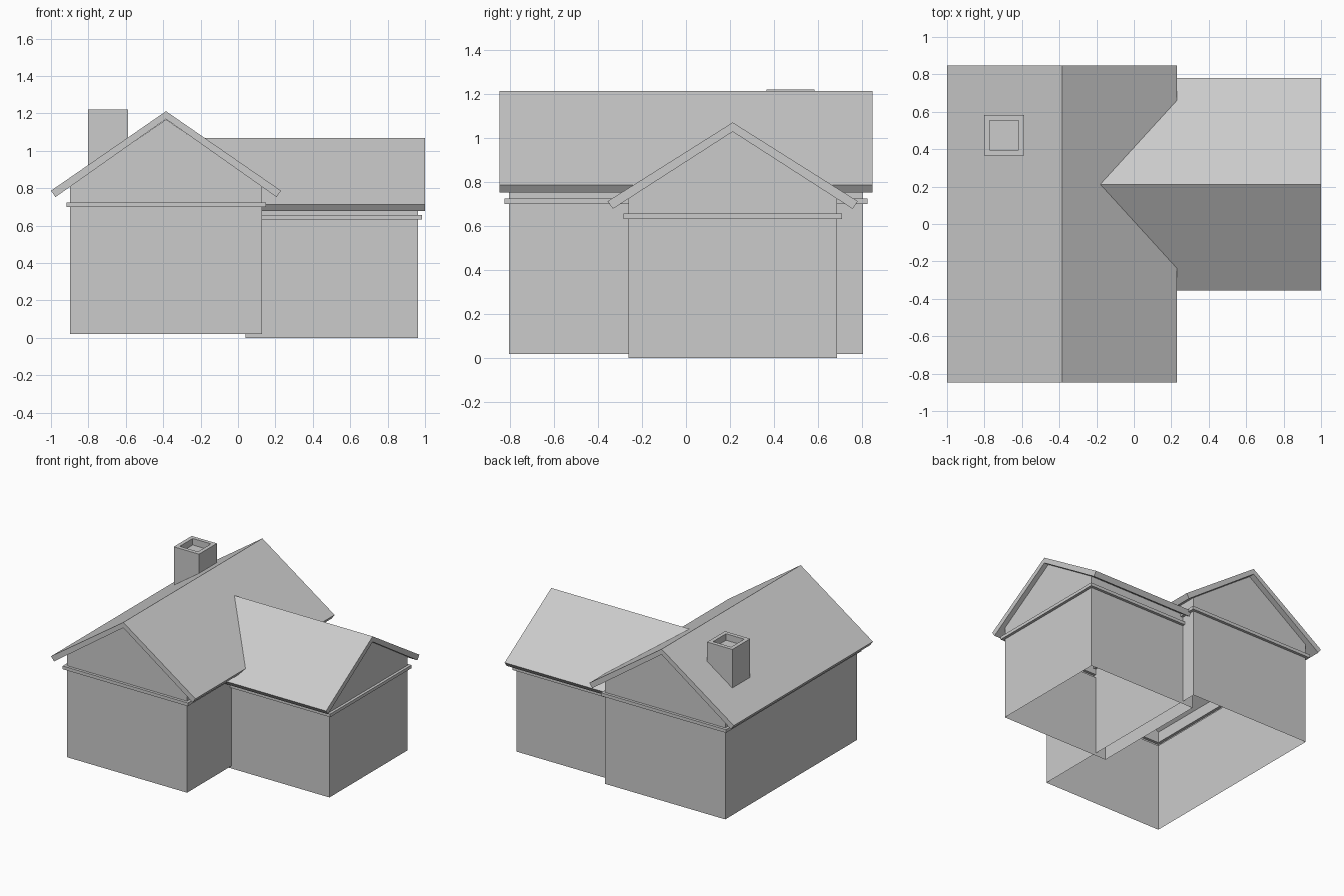
import bpy
import bmesh

if "Cube" in bpy.data.objects:
    bpy.data.objects.remove(bpy.data.objects["Cube"], do_unlink=True)

# One plain grey for the whole house
GREY = (0.6, 0.6, 0.6, 1.0)
plaster = bpy.data.materials.new("plain_grey")
plaster.use_nodes = True
plaster.diffuse_color = GREY
plaster.node_tree.nodes["Principled BSDF"].inputs["Base Color"].default_value = GREY


def finish(name, bm):
    bmesh.ops.recalc_face_normals(bm, faces=bm.faces)
    mesh = bpy.data.meshes.new(name)
    bm.to_mesh(mesh)
    bm.free()
    mesh.materials.append(plaster)
    obj = bpy.data.objects.new(name, mesh)
    bpy.context.collection.objects.link(obj)
    return obj


def bridge(bm, lower, upper):
    for i in range(len(lower)):
        j = (i + 1) % len(lower)
        bm.faces.new((lower[i], lower[j], upper[j], upper[i]))


def rect(bm, u0, u1, v0, v1, z, place, grow=0.0):
    corners = ((u0 - grow, v0 - grow), (u1 + grow, v0 - grow),
               (u1 + grow, v1 + grow), (u0 - grow, v1 + grow))
    return [bm.verts.new(place(u, v, z)) for u, v in corners]


def gable_walls(name, u0, u1, v0, v1, base, band, eave, peak, place):
    """Open-bottomed walls with a raised band and pointed ends."""
    bm = bmesh.new()
    lo, hi = band
    levels = ((base, 0), (lo, 0), (lo, 0.021), (hi, 0.021), (hi, 0), (eave, 0))
    rings = [rect(bm, u0, u1, v0, v1, z, place, g) for z, g in levels]
    for lower, upper in zip(rings, rings[1:]):
        bridge(bm, lower, upper)
    a, b, c, d = rings[-1]
    mid = (u0 + u1) / 2
    for left, right, v in ((a, b, v0), (d, c, v1)):
        bm.faces.new((left, right, bm.verts.new(place(mid, v, peak))))
    return finish(name, bm)


def gable_roof(name, mid, half, v0, v1, ridge, eave, place):
    """Folded slab with square-cut eaves."""
    bm = bmesh.new()
    inset, drop, thick = 0.024, 0.034, 0.042
    profile = ((0, ridge), (half, eave), (half - inset, eave - drop),
               (0, ridge - thick), (inset - half, eave - drop), (-half, eave))
    ends = [[bm.verts.new(place(mid + u, v, z)) for u, z in profile] for v in (v0, v1)]
    bridge(bm, *ends)
    for p in ends:
        bm.faces.new(p[:4])
        bm.faces.new((p[0], p[3], p[4], p[5]))
    return finish(name, bm)


def along_y(u, v, z):
    return (u, v, z)


def along_x(u, v, z):
    return (v, u, z)


# Main house, running front to back
gable_walls("main_walls", -0.897, 0.128, -0.803, 0.803, 0.02,
            (0.70, 0.725), 0.813, 1.168, along_y)
gable_roof("main_roof", -0.385, 0.615, -0.847, 0.847, 1.212, 0.787, along_y)

# Side wing, running left to right
gable_walls("wing_walls", -0.262, 0.686, 0.04, 0.963, 0.0,
            (0.632, 0.656), 0.728, 1.028, along_x)
gable_roof("wing_roof", 0.212, 0.568, -0.18, 1.0, 1.07, 0.712, along_x)

# Chimney with a sunken flue
bm = bmesh.new()
outer = (-0.803, -0.588, 0.365, 0.583)
flue = (-0.773, -0.618, 0.395, 0.553)
stack = [rect(bm, *outer, 0.88, along_y), rect(bm, *outer, 1.22, along_y),
         rect(bm, *flue, 1.22, along_y), rect(bm, *flue, 1.17, along_y)]
for lower, upper in zip(stack, stack[1:]):
    bridge(bm, lower, upper)
bm.faces.new(stack[0])
bm.faces.new(stack[-1])
finish("chimney", bm)
